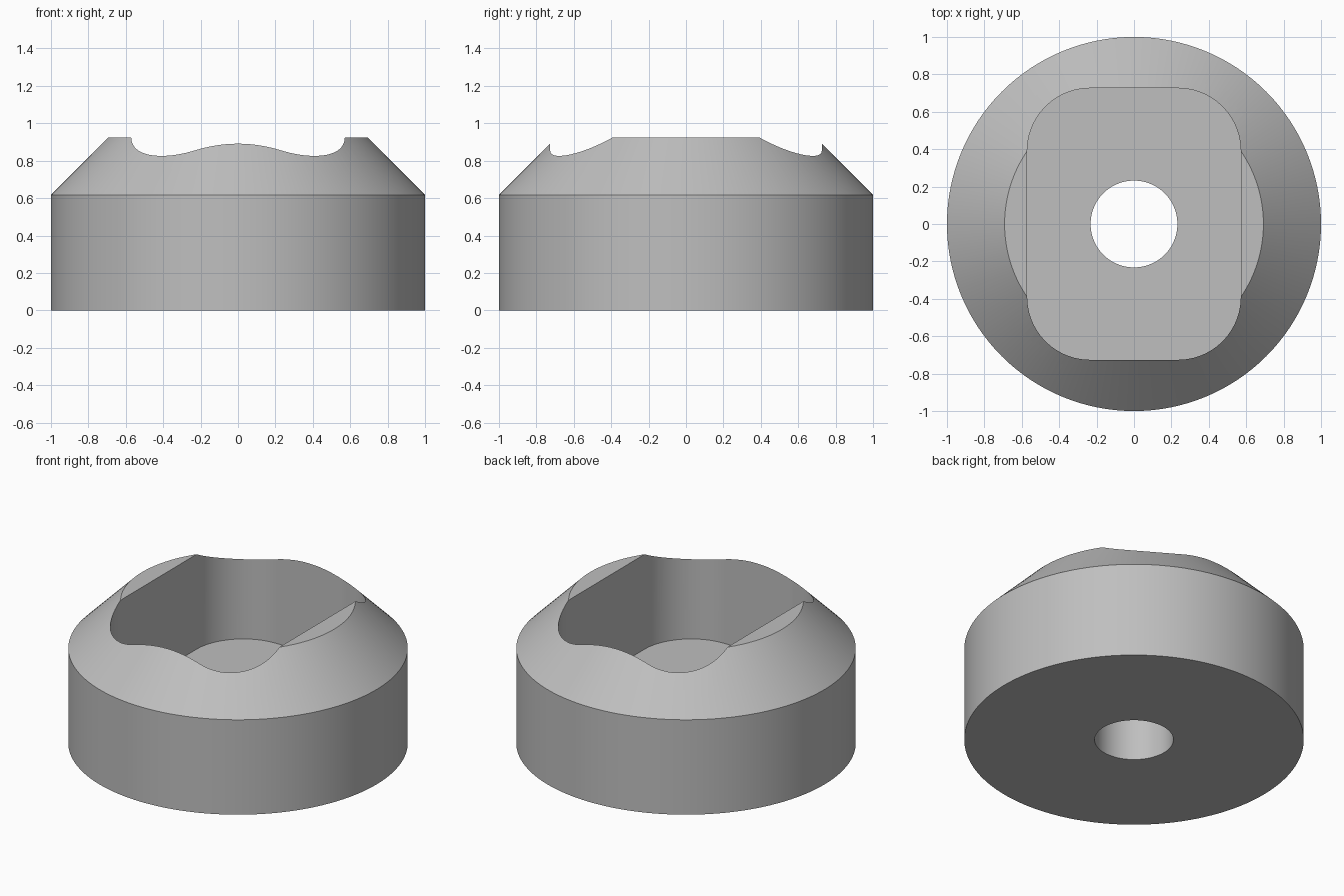
import bpy, bmesh, math

if "Cube" in bpy.data.objects:
    bpy.data.objects.remove(bpy.data.objects["Cube"])

SEG = 128
TOP, SHOULDER, FLOOR = 0.925, 0.617, 0.308

gray = bpy.data.materials.new("plain gray")
gray.diffuse_color = (0.52, 0.52, 0.52, 1)
gray.use_nodes = True
gray.node_tree.nodes["Principled BSDF"].inputs["Base Color"].default_value = gray.diffuse_color


def circle(r):
    return [(r * math.cos(2 * math.pi * i / SEG), r * math.sin(2 * math.pi * i / SEG)) for i in range(SEG)]


def rounded_rect(hx, hy, r, steps=24):
    pts = []
    for k, (sx, sy) in enumerate([(1, 1), (-1, 1), (-1, -1), (1, -1)]):
        for i in range(steps + 1):
            a = math.pi / 2 * (k + i / steps)
            pts.append((sx * (hx - r) + r * math.cos(a), sy * (hy - r) + r * math.sin(a)))
    return pts


def loft(name, sections):
    """Closed solid through stacked outlines, given as (outline, z)."""
    bm = bmesh.new()
    rings = [[bm.verts.new((x, y, z)) for x, y in pts] for pts, z in sections]
    n = len(rings[0])
    for lo, hi in zip(rings, rings[1:]):
        for i in range(n):
            j = (i + 1) % n
            bm.faces.new((lo[i], lo[j], hi[j], hi[i]))
    bm.faces.new(rings[0][::-1])
    bm.faces.new(rings[-1])
    mesh = bpy.data.meshes.new(name)
    bm.to_mesh(mesh)
    bm.free()
    mesh.materials.append(gray)
    ob = bpy.data.objects.new(name, mesh)
    bpy.context.collection.objects.link(ob)
    return ob


# Round body with a 45 degree chamfered shoulder
body = loft("chamfered_body", [(circle(1), 0), (circle(1), SHOULDER), (circle(0.692), TOP)])

# Cutters: rounded rectangular pocket and central through hole
pocket = loft("pocket_cutter", [(rounded_rect(0.571, 0.726, 0.336), z) for z in (FLOOR, 1.2)])
hole = loft("hole_cutter", [(circle(0.232), z) for z in (-0.2, 0.6)])

bpy.context.view_layer.objects.active = body
body.select_set(True)
for cutter in (pocket, hole):
    cutter.hide_render = True
    mod = body.modifiers.new(cutter.name, 'BOOLEAN')
    mod.operation = 'DIFFERENCE'
    mod.solver = 'EXACT'
    mod.object = cutter
    bpy.ops.object.modifier_apply(modifier=mod.name)
    bpy.data.objects.remove(cutter)

# Smooth round walls, crisp rims
bpy.ops.object.shade_smooth_by_angle(angle=math.radians(30))
